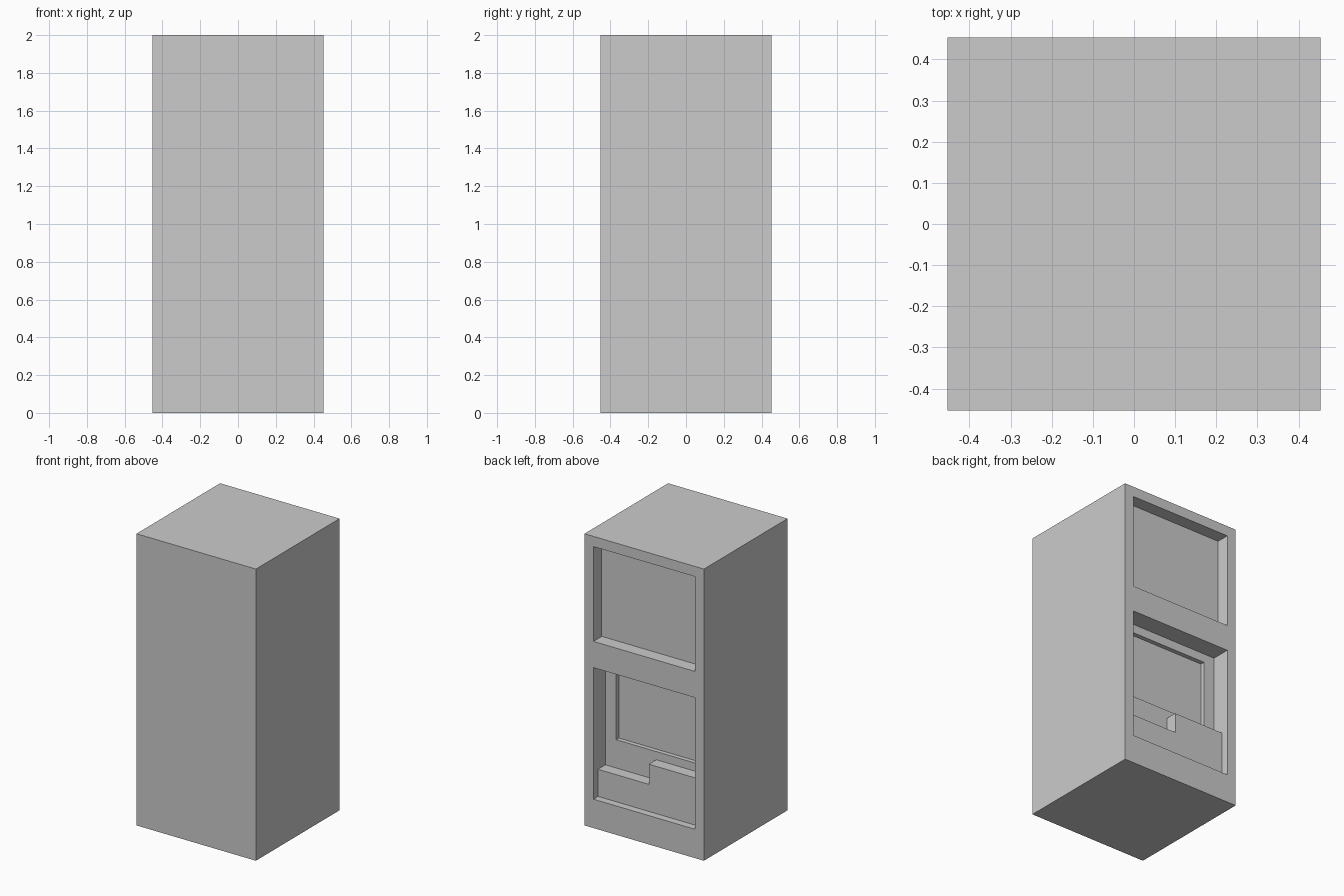
import bpy, bmesh

if "Cube" in bpy.data.objects:
    bpy.data.objects.remove(bpy.data.objects["Cube"])

HALF = 0.453      # half width and half depth
HEIGHT = 2.0
IN = 0.385        # half width of the openings
LOW, STEP = 0.384, 0.522   # two heights of the ledge


def prism(name, profile, y0, y1):
    """Extrude an (x, z) outline from y0 to y1."""
    bm = bmesh.new()
    face = bm.faces.new([bm.verts.new((x, y0, z)) for x, z in profile])
    new = bmesh.ops.extrude_face_region(bm, geom=[face])["geom"]
    verts = [g for g in new if isinstance(g, bmesh.types.BMVert)]
    bmesh.ops.translate(bm, verts=verts, vec=(0, y1 - y0, 0))
    bmesh.ops.recalc_face_normals(bm, faces=bm.faces)
    mesh = bpy.data.meshes.new(name)
    bm.to_mesh(mesh)
    bm.free()
    obj = bpy.data.objects.new(name, mesh)
    bpy.context.collection.objects.link(obj)
    return obj


def rect(half, z0, z1):
    return [(-half, z0), (half, z0), (half, z1), (-half, z1)]


def recess(body, name, profile, depth):
    """Cut an outline into the back face to the given depth."""
    cutter = prism(name, profile, HALF - depth, HALF + 0.1)
    cutter.hide_render = True
    mod = body.modifiers.new(name, 'BOOLEAN')
    mod.operation = 'DIFFERENCE'
    mod.solver = 'EXACT'
    mod.object = cutter
    bpy.context.view_layer.objects.active = body
    bpy.ops.object.modifier_apply(modifier=name)
    bpy.data.objects.remove(cutter, do_unlink=True)


# Solid cabinet
cabinet = prism("cabinet", rect(HALF, 0, HEIGHT), -HALF, HALF)

# Upper panel
recess(cabinet, "upper_panel", rect(IN, 1.28, 1.93), 0.09)

# Lower bay, shallow in front of the ledge
recess(cabinet, "lower_bay", rect(IN, 0.198, 1.1), 0.05)

# Deeper space above the stepped ledge
recess(cabinet, "above_ledge",
       [(-IN, STEP), (0, STEP), (0, LOW), (IN, LOW), (IN, 1.1), (-IN, 1.1)], 0.13)

# Window set into the back of the bay
recess(cabinet, "window", rect(0.303, 0.578, 1.04), 0.16)
